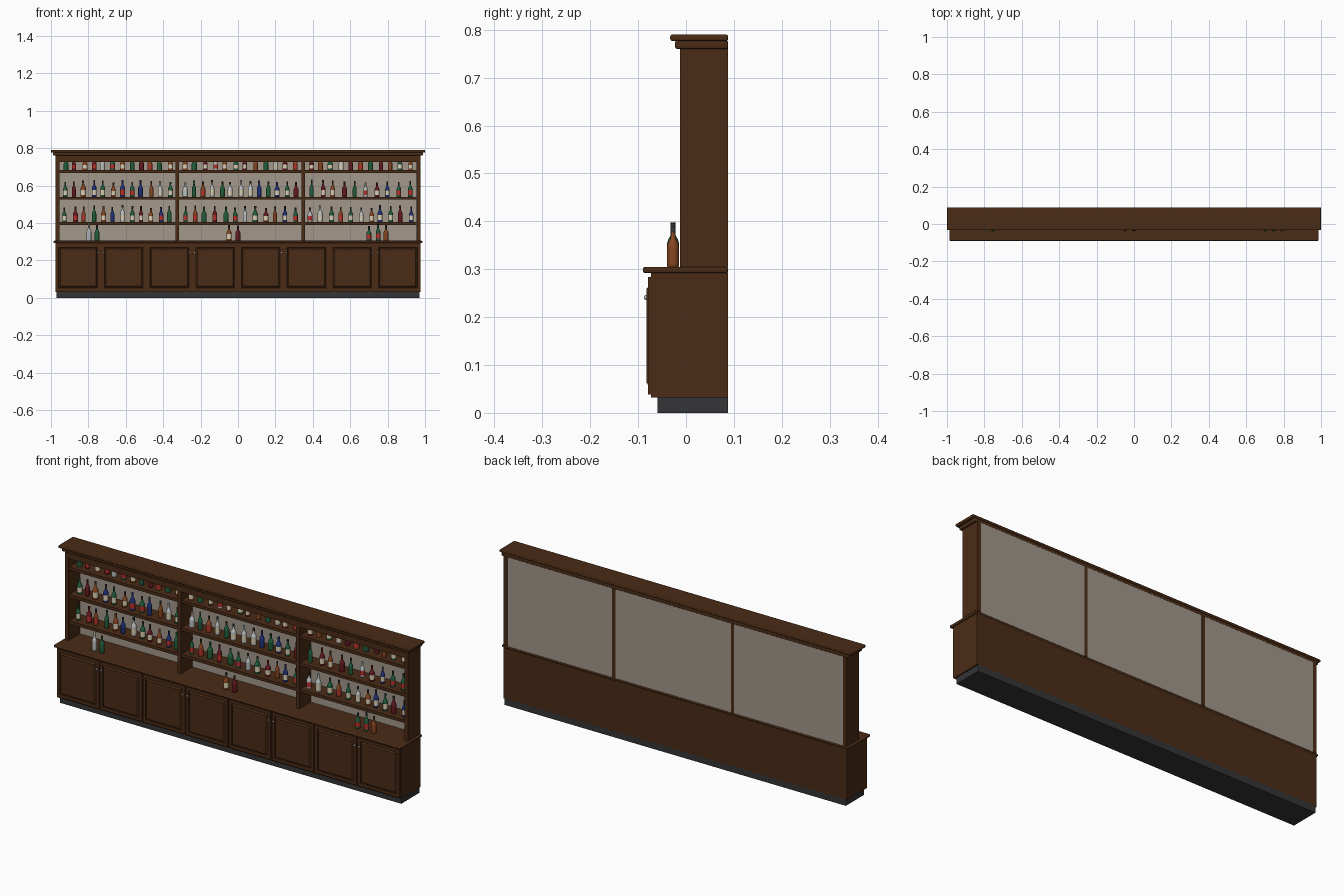
import bpy, bmesh, math, random

if "Cube" in bpy.data.objects:
    bpy.data.objects.remove(bpy.data.objects["Cube"])

random.seed(4)


def mat(name, r, g, b):
    m = bpy.data.materials.new(name)
    m.diffuse_color = (r, g, b, 1)
    m.use_nodes = True
    m.node_tree.nodes["Principled BSDF"].inputs["Base Color"].default_value = m.diffuse_color
    return m


wood = mat("dark_wood", 0.07, 0.025, 0.008)
mirror = mat("mirror_glass", 0.36, 0.31, 0.26)
charcoal = mat("charcoal", 0.035, 0.035, 0.038)
green = mat("green_glass", 0.015, 0.11, 0.045)
blue = mat("blue_glass", 0.015, 0.03, 0.18)
amber = mat("amber_glass", 0.24, 0.06, 0.015)
wine = mat("wine_glass", 0.13, 0.01, 0.015)
clear = mat("clear_glass", 0.5, 0.53, 0.53)
cream = mat("cream_label", 0.72, 0.64, 0.46)
red = mat("red_label", 0.5, 0.03, 0.025)


def finish(name, bm, mats):
    me = bpy.data.meshes.new(name)
    bmesh.ops.recalc_face_normals(bm, faces=bm.faces)
    bm.to_mesh(me)
    bm.free()
    for m in mats:
        me.materials.append(m)
    ob = bpy.data.objects.new(name, me)
    bpy.context.collection.objects.link(ob)
    return ob


def add_box(bm, x0, x1, y0, y1, z0, z1):
    vs = bmesh.ops.create_cube(bm, size=1)["verts"]
    for v in vs:
        v.co.x = x1 if v.co.x > 0 else x0
        v.co.y = y1 if v.co.y > 0 else y0
        v.co.z = z1 if v.co.z > 0 else z0
    return vs


def box(name, x0, x1, y0, y1, z0, z1, m=wood, bevel=0, seg=1):
    bm = bmesh.new()
    add_box(bm, x0, x1, y0, y1, z0, z1)
    ob = finish(name, bm, [m])
    if bevel:
        mod = ob.modifiers.new("bevel", "BEVEL")
        mod.width, mod.segments = bevel, seg
    return ob


BACK = 0.088

# Base cabinet and counter
box("plinth", -0.97, 0.97, -0.06, BACK, 0, 0.034, charcoal)
box("base_cabinet", -0.977, 0.977, -0.073, BACK, 0.032, 0.293)
box("counter_top", -0.986, 0.986, -0.09, BACK, 0.292, 0.305, wood, 0.005, 3)

# Doors with raised panels, in pairs with knobs where they meet
W = 1.954 / 8
for i in range(8):
    x0 = -0.977 + i * W
    bm = bmesh.new()
    add_box(bm, x0 + 0.003, x0 + W - 0.003, -0.079, -0.072, 0.038, 0.284)
    face = min(bm.faces, key=lambda f: f.calc_center_median().y)
    bm.normal_update()
    bmesh.ops.inset_region(bm, faces=[face], thickness=0.022, depth=0)
    bmesh.ops.inset_region(bm, faces=[face], thickness=0.003, depth=-0.003)
    bmesh.ops.inset_region(bm, faces=[face], thickness=0.009, depth=0.006)
    finish("door_%d" % (i + 1), bm, [wood])
    kx = x0 + W - 0.013 if i % 2 == 0 else x0 + 0.013
    bm = bmesh.new()
    bmesh.ops.create_uvsphere(bm, u_segments=10, v_segments=6, radius=0.005)
    for v in bm.verts:
        v.co.x += kx
        v.co.y -= 0.083
        v.co.z += 0.241
    for f in bm.faces:
        f.smooth = True
    finish("knob_%d" % (i + 1), bm, [clear])

# Upper uprights
uprights = [(-0.975, -0.955), (-0.335, -0.316), (0.34, 0.358), (0.955, 0.975)]
for i, (a, b) in enumerate(uprights):
    box("upright_%d" % (i + 1), a, b, -0.013, BACK, 0.304, 0.762)

# Mirrors and shelves in each bay
bays = [(uprights[i][1], uprights[i + 1][0]) for i in range(3)]
shelf_tops = [0.405, 0.54, 0.682]
for i, (a, b) in enumerate(bays):
    box("mirror_%d" % (i + 1), a, b, 0.081, 0.087, 0.304, 0.762, mirror)
    for j, z in enumerate(shelf_tops):
        box("shelf_%d_%d" % (i + 1, j + 1), a, b, -0.008, 0.082, z - 0.015, z)

# Frieze and stepped cornice
box("frieze", -0.956, 0.956, -0.011, -0.004, 0.726, 0.762)
box("cornice_lower", -0.988, 0.988, -0.023, BACK, 0.76, 0.778, wood, 0.005, 3)
box("cornice_upper", -1.0, 1.0, -0.033, BACK, 0.777, 0.79, wood, 0.004, 3)

# Bottles: lathed profiles, (radius, height, material slot of band above)
GLASS = {"g": green, "b": blue, "a": amber, "w": wine, "c": clear}
SLOTS = [green, blue, amber, wine, clear, cream, red, charcoal]


def add_bottle(bm, x, y, z, h, r, glass, label, cap):
    g = SLOTS.index(glass)
    lab = SLOTS.index(label) if label else g
    c = SLOTS.index(cap)
    prof = [(0.9, 0, g), (1, 0.02, g), (1, 0.12, lab), (1, 0.42, g),
            (1, 0.52, g), (0.8, 0.61, g), (0.42, 0.70, g),
            (0.34, 0.85, c), (0.4, 0.855, c), (0.4, 1, c)]
    n = 12
    rings = []
    for pr, pz, _ in prof:
        rings.append([bm.verts.new((x + r * pr * math.cos(2 * math.pi * k / n),
                                    y + r * pr * math.sin(2 * math.pi * k / n),
                                    z + h * pz)) for k in range(n)])
    for s in range(len(prof) - 1):
        for k in range(n):
            q = (k + 1) % n
            f = bm.faces.new((rings[s][k], rings[s][q], rings[s + 1][q], rings[s + 1][k]))
            f.material_index = prof[s][2]
            f.smooth = True
    bm.faces.new(rings[0][::-1]).material_index = g
    bm.faces.new(rings[-1]).material_index = c


def bottle_mesh(name, bm):
    ob = finish(name, bm, SLOTS)
    ob.data.set_sharp_from_angle(angle=math.radians(40))


rows = [("gwagabcgwabg", "gagwggcgwabg", "ccgagcabgwb"),
        ("gwabgabgbacg", "cgacgcccbgbgw", "gwawgcwbgg"),
        ("gwawcgagwaga", "agwcagwagcwa", "wagcwagwaga")]
for j, row in enumerate(rows):
    for i, (a, b) in enumerate(bays):
        bm = bmesh.new()
        step = (b - a - 0.01) / len(row[i])
        for k, ch in enumerate(row[i]):
            h = random.uniform(0.066, 0.074) if j == 2 else random.uniform(0.075, 0.092)
            add_bottle(bm, a + 0.005 + step * (k + 0.5) + random.uniform(-0.005, 0.005),
                       0.03 + random.uniform(-0.006, 0.006), shelf_tops[j], h,
                       random.uniform(0.0105, 0.014), GLASS[ch],
                       random.choice([cream, red, None, cream]),
                       random.choice([charcoal, charcoal, GLASS[ch]]))
        bottle_mesh("bottles_%d_%d" % (j + 1, i + 1), bm)

# Loose bottles on the counter
bm = bmesh.new()
for x, h, g, lab, cap in [(-0.797, 0.094, clear, None, cream),
                          (-0.754, 0.084, green, None, charcoal),
                          (-0.048, 0.084, amber, cream, charcoal),
                          (0.0, 0.082, wine, None, charcoal),
                          (0.7, 0.078, green, red, charcoal),
                          (0.749, 0.092, green, red, charcoal),
                          (0.791, 0.084, amber, None, charcoal)]:
    add_bottle(bm, x, -0.027, 0.305, h, 0.0125, g, lab, cap)
bottle_mesh("counter_bottles", bm)
